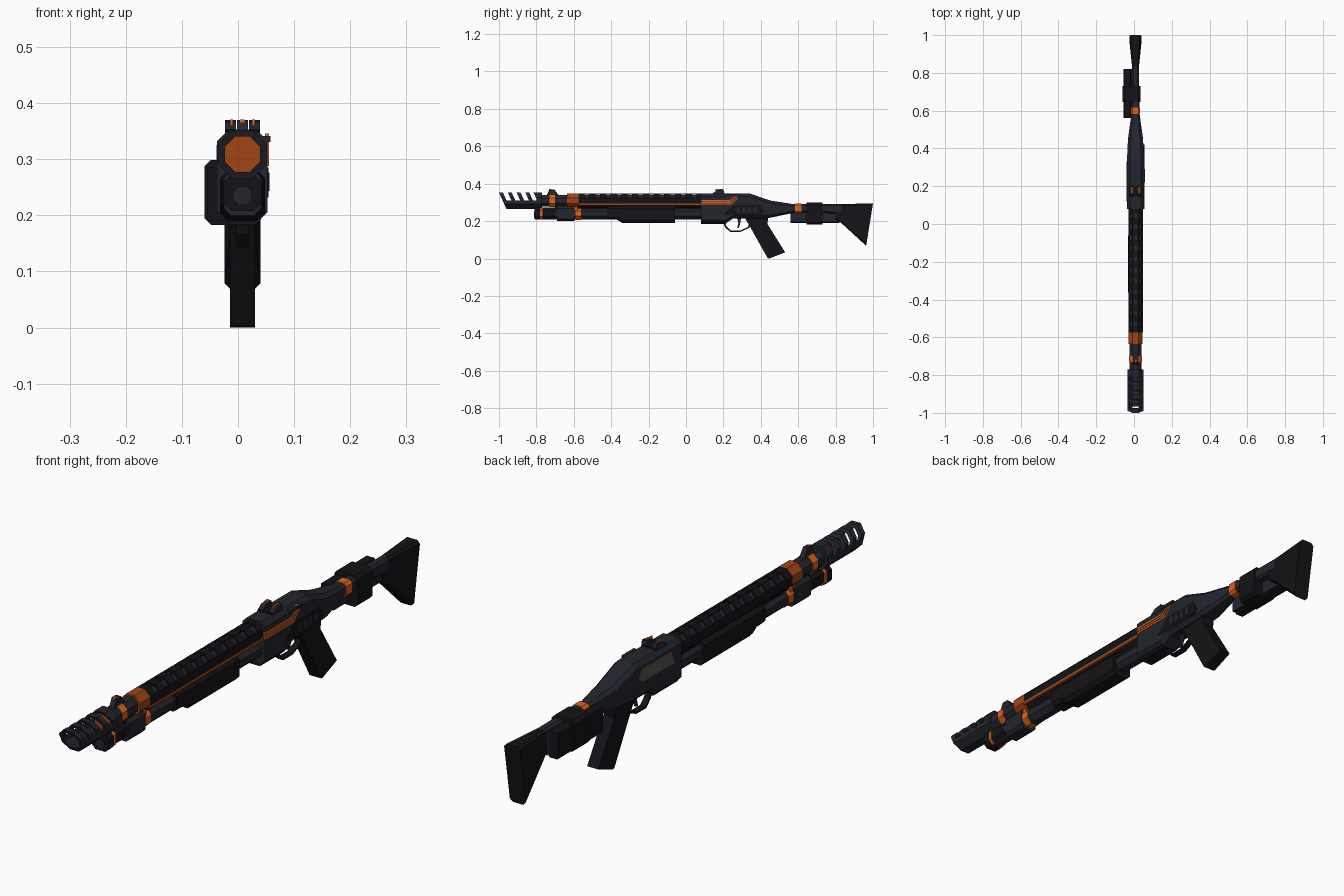
import bpy, bmesh, math

CX = 0.008  # centre line of the gun (side pouch shifts it off x = 0)


def material(name, rgb):
    m = bpy.data.materials.new(name)
    m.diffuse_color = (*rgb, 1)
    return m


STEEL = material("blue_steel", (0.016, 0.019, 0.026))
BLACK = material("black_polymer", (0.007, 0.007, 0.009))
ORANGE = material("orange", (0.75, 0.13, 0.012))
RUST = material("dark_orange", (0.36, 0.06, 0.008))
GREY = material("bolt_grey", (0.09, 0.09, 0.085))


def make(name, verts, faces, mat):
    bm = bmesh.new()
    vs = [bm.verts.new(v) for v in verts]
    for f in faces:
        bm.faces.new([vs[i] for i in f])
    bmesh.ops.recalc_face_normals(bm, faces=bm.faces)
    me = bpy.data.meshes.new(name)
    bm.to_mesh(me)
    bm.free()
    me.materials.append(mat)
    ob = bpy.data.objects.new(name, me)
    bpy.context.collection.objects.link(ob)
    return ob


def skin(name, rings, mat):
    """Join equal point rings into a capped solid."""
    n = len(rings[0])
    verts = [p for r in rings for p in r]
    faces = [list(range(n)), list(range(len(verts) - n, len(verts)))]
    for k in range(len(rings) - 1):
        for i in range(n):
            j = (i + 1) % n
            faces.append((k * n + i, k * n + j, (k + 1) * n + j, (k + 1) * n + i))
    return make(name, verts, faces, mat)


def prism(name, pts, x0, x1, mat):
    """Side profile (y, z) extruded across x, measured from the centre line."""
    return skin(name, [[(CX + x, y, z) for y, z in pts] for x in (x0, x1)], mat)


def box(name, y0, y1, z0, z1, x0, x1, mat):
    return prism(name, [(y0, z0), (y1, z0), (y1, z1), (y0, z1)], x0, x1, mat)


def loft(name, stations, mat, dx=0.0):
    """Chamfered rectangles (y, z0, z1, half width, chamfer) joined along y."""
    rings = []
    for y, a, b, w, c in stations:
        sec = [(-w, a + c), (-w + c, a), (w - c, a), (w, a + c),
               (w, b - c), (w - c, b), (-w + c, b), (-w, b - c)]
        rings.append([(CX + dx + x, y, z) for x, z in sec])
    return skin(name, rings, mat)


def tube(name, y0, y1, zc, r, mat, n=8, r1=None):
    rings = []
    for y, rad in ((y0, r), (y1, r1 or r)):
        rings.append([(CX + rad * math.cos(math.tau * (i + .5) / n), y,
                       zc + rad * math.sin(math.tau * (i + .5) / n)) for i in range(n)])
    return skin(name, rings, mat)


def arc(name, y0, y1, zc, ro, ri, angles, mat, s0=0.0, s1=0.0):
    """Part of an octagonal shell; s0 and s1 slant its two ends."""
    rings = []
    for y, s in ((y0, s0), (y1, s1)):
        ring = []
        for r, order in ((ro, angles), (ri, angles[::-1])):
            for a in order:
                q = r * (math.cos(math.pi / 8) if a % 180 == 0 else 1)
                z = q * math.sin(math.radians(a))
                ring.append((CX + q * math.cos(math.radians(a)), y - s * z, zc + z))
        rings.append(ring)
    return skin(name, rings, mat)


UPPER = [0, 22.5, 67.5, 112.5, 157.5, 180]
LOWER = [180, 202.5, 247.5, 292.5, 337.5, 360]

# Muzzle brake: open trough with slanted half-ring fins
MZ = 0.309
arc("muzzle_trough", -0.98, -0.77, MZ, 0.047, 0.034, LOWER, STEEL, 0.45)
for i in range(4):
    y = -0.98 + i * 0.047
    arc(f"muzzle_fin_{i}", y, y + 0.021, MZ, 0.047, 0.034, UPPER, STEEL, 0.45, 0.45)
arc("muzzle_rear_collar", -0.795, -0.77, MZ, 0.047, 0.034, UPPER, STEEL, 0.45)
tube("muzzle_bore_disc", -0.80, -0.785, MZ, 0.035, RUST)

# Barrel with its bands and front sight
tube("barrel", -0.785, 0.10, MZ, 0.034, STEEL)
tube("barrel_front_band", -0.73, -0.70, MZ, 0.0365, ORANGE)
tube("barrel_rear_band", -0.635, -0.575, MZ, 0.041, RUST)
box("band_lower_strap", -0.63, -0.58, 0.257, 0.275, -0.027, 0.027, ORANGE)
prism("front_sight_base", [(-0.745, 0.338), (-0.73, 0.37), (-0.705, 0.37), (-0.68, 0.338)],
      -0.01, 0.01, STEEL)
box("front_sight_bead", -0.732, -0.722, 0.355, 0.371, -0.004, 0.004, ORANGE)

# Ventilated heat shield
arc("heat_shield_lower", -0.575, 0.09, MZ, 0.041, 0.033, LOWER, BLACK)
for s in (-1, 1):
    box(f"heat_shield_side_{s}", -0.575, 0.09, 0.305, 0.324, s * 0.0315, s * 0.038, BLACK)
    box(f"heat_shield_rail_{s}", -0.575, 0.09, 0.341, 0.347, s * 0.008, s * 0.015, BLACK)
for i in range(12):
    y = -0.575 + i * 0.0573
    arc(f"heat_shield_rib_{i}", y, y + 0.033, MZ, 0.041, 0.033, UPPER, BLACK)
box("shield_stripe", -0.575, 0.08, 0.283, 0.294, 0.03, 0.0395, RUST)

# Magazine tube, clamps and front light
tube("magazine_tube", -0.79, 0.09, 0.24, 0.033, STEEL)
box("barrel_to_magazine_rib", -0.70, 0.09, 0.262, 0.285, -0.018, 0.018, BLACK)
loft("front_clamp", [(-0.69, 0.20, 0.28, 0.033, 0.012), (-0.595, 0.20, 0.28, 0.033, 0.012)], STEEL)
tube("magazine_band", -0.592, -0.562, 0.24, 0.0355, ORANGE)
loft("front_light_body", [(-0.785, 0.215, 0.272, 0.031, 0.012),
                          (-0.70, 0.215, 0.272, 0.031, 0.012)], BLACK)
loft("front_light_bezel", [(-0.81, 0.208, 0.273, 0.034, 0.014),
                           (-0.78, 0.208, 0.273, 0.034, 0.014)], BLACK)
loft("front_light_band", [(-0.78, 0.21, 0.273, 0.034, 0.014),
                          (-0.768, 0.21, 0.273, 0.034, 0.014)], ORANGE)
tube("front_light_lens", -0.813, -0.805, 0.235, 0.018, STEEL)

# Pump fore-end
loft("pump_grip", [(-0.42, 0.208, 0.278, 0.036, 0.012), (-0.37, 0.208, 0.28, 0.038, 0.012),
                   (-0.34, 0.19, 0.28, 0.04, 0.014), (-0.06, 0.19, 0.28, 0.04, 0.014)], BLACK)

# Receiver tapering into the stock neck
loft("receiver", [(0.08, 0.19, 0.348, 0.045, 0.016), (0.215, 0.19, 0.348, 0.045, 0.016),
                  (0.25, 0.213, 0.348, 0.045, 0.016), (0.34, 0.213, 0.348, 0.045, 0.016),
                  (0.45, 0.218, 0.31, 0.04, 0.014), (0.58, 0.245, 0.29, 0.022, 0.01)], STEEL)
loft("receiver_under_block", [(0.08, 0.184, 0.22, 0.033, 0.008),
                              (0.215, 0.184, 0.22, 0.033, 0.008)], BLACK)
prism("ejection_port", [(0.12, 0.275), (0.30, 0.275), (0.33, 0.292), (0.31, 0.325), (0.14, 0.325)],
      -0.0465, -0.04, GREY)
prism("right_side_plate", [(0.20, 0.232), (0.40, 0.232), (0.42, 0.25), (0.40, 0.285), (0.25, 0.285)],
      0.03, 0.0465, BLACK)
for i in range(4):
    box(f"side_plate_vent_{i}", 0.27 + i * 0.03, 0.29 + i * 0.03, 0.243, 0.276, 0.04, 0.048, STEEL)
box("right_top_ridge", 0.22, 0.29, 0.331, 0.341, 0.03, 0.05, STEEL)
for i in range(3):
    z = 0.288 + i * 0.0095
    e = 0.245 - i * 0.006
    path = [(0.08, z), (e, z), (e + 0.033, z + 0.033)]
    prism(f"receiver_stripe_{i}", path + [(y, q + 0.006) for y, q in path[::-1]],
          0.04, 0.0475, ORANGE)

# Rear sight
for s in (-1, 1):
    prism(f"rear_sight_wing_{s}", [(0.14, 0.345), (0.165, 0.365), (0.20, 0.37), (0.205, 0.345)],
          s * 0.012, s * 0.031, STEEL)
    box(f"rear_sight_mark_{s}", 0.158, 0.196, 0.36, 0.371, s * 0.017, s * 0.022, ORANGE)
box("rear_sight_base", 0.145, 0.205, 0.345, 0.353, -0.03, 0.03, BLACK)

# Trigger and guard
guard = [(0.198, 0.195), (0.208, 0.168), (0.235, 0.143), (0.292, 0.143), (0.338, 0.163), (0.352, 0.2)]
inner = [(0.275 + (y - 0.275) * 0.88, 0.2 + (z - 0.2) * 0.88) for y, z in guard[::-1]]
prism("trigger_guard", guard + inner, -0.011, 0.011, BLACK)
prism("trigger", [(0.272, 0.22), (0.28, 0.19), (0.274, 0.164), (0.283, 0.164), (0.29, 0.19),
                  (0.295, 0.22)], -0.005, 0.005, STEEL)

# Pistol grip
prism("pistol_grip", [(0.31, 0.225), (0.345, 0.165), (0.436, 0.003), (0.446, 0.0), (0.53, 0.033),
                      (0.435, 0.185), (0.44, 0.225)], -0.0225, 0.0225, BLACK)

# Stock neck, band and butt
loft("stock_neck", [(0.56, 0.245, 0.291, 0.022, 0.009), (0.64, 0.245, 0.292, 0.021, 0.009),
                    (0.84, 0.24, 0.292, 0.018, 0.008)], STEEL)
loft("stock_band", [(0.582, 0.242, 0.295, 0.025, 0.01), (0.617, 0.242, 0.295, 0.025, 0.01)], ORANGE)
butt = [loft_y for loft_y in ((0.80, 0.21, 0.291, 0.017, 0.007), (0.83, 0.19, 0.291, 0.018, 0.007))]
rings = [(y, a, b, w, c) for y, a, b, w, c in butt] + [(0.985, 0.068, 0.295, 0.032, 0.011)]
stock = loft("butt_stock", rings, BLACK)
for v in stock.data.vertices:  # slant the rear face
    if v.co.y > 0.95:
        v.co.y = 0.963 + 0.037 * (v.co.z - 0.068) / 0.227

# Side shell pouch strapped to the left of the stock
loft("shell_pouch", [(0.56, 0.19, 0.285, 0.019, 0.004), (0.82, 0.19, 0.285, 0.019, 0.004)],
     BLACK, dx=-0.044)
box("pouch_plate", 0.56, 0.82, 0.195, 0.28, -0.027, -0.012, STEEL)
loft("pouch_strap", [(0.645, 0.183, 0.299, 0.0475, 0.012), (0.73, 0.183, 0.299, 0.0475, 0.012)],
     BLACK, dx=-0.0205)
